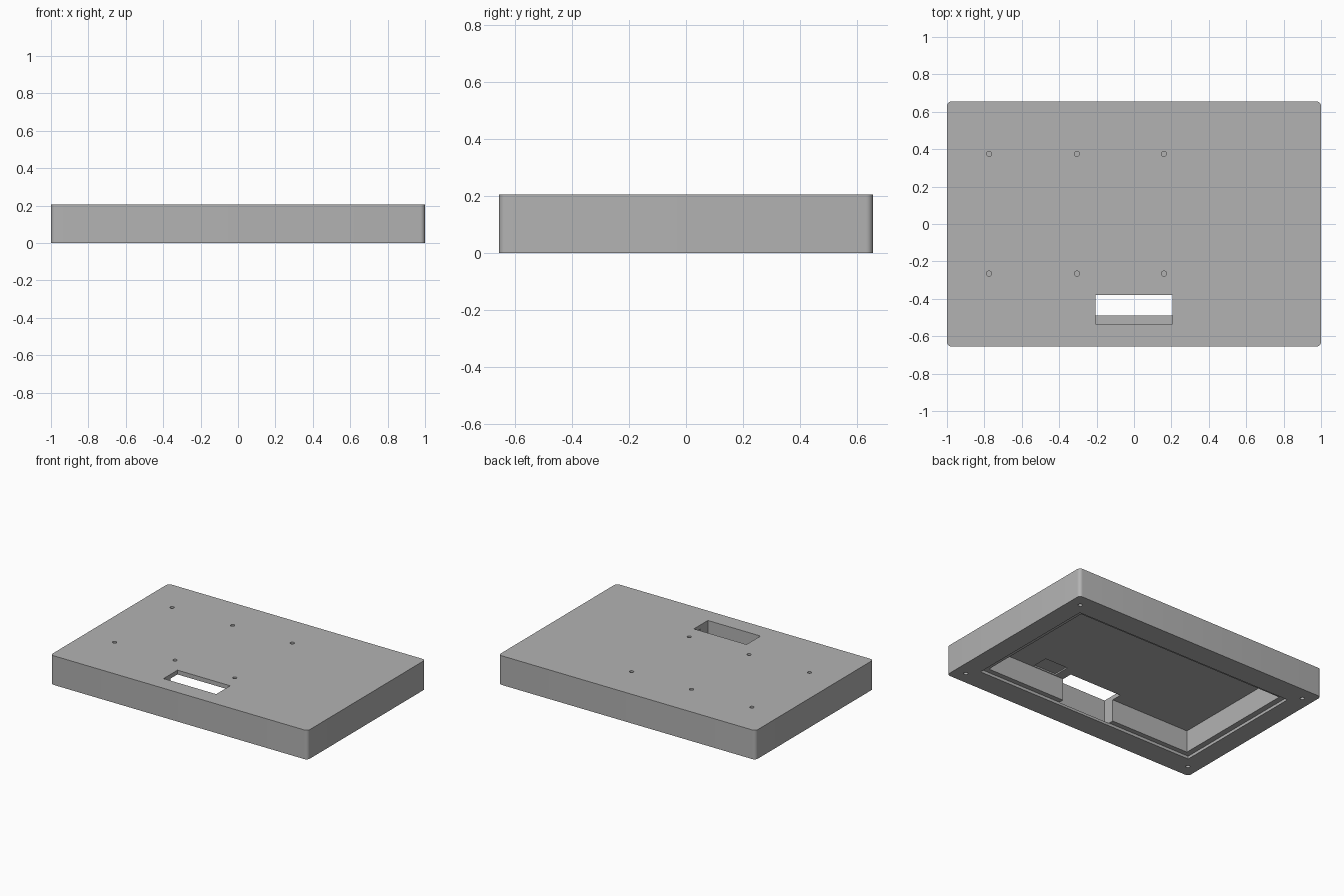
import bpy
import bmesh
from mathutils import Matrix

HEIGHT = 0.205

old = bpy.data.objects.get("Cube")
if old:
    bpy.data.objects.remove(old, do_unlink=True)

# Single grey material
grey = bpy.data.materials.new("plain grey")
grey.use_nodes = True
colour = (0.45, 0.45, 0.45, 1)
grey.diffuse_color = colour
grey.node_tree.nodes["Principled BSDF"].inputs["Base Color"].default_value = colour


def to_object(bm, name):
    bmesh.ops.recalc_face_normals(bm, faces=bm.faces)
    mesh = bpy.data.meshes.new(name)
    bm.to_mesh(mesh)
    bm.free()
    mesh.materials.append(grey)
    obj = bpy.data.objects.new(name, mesh)
    bpy.context.scene.collection.objects.link(obj)
    return obj


def box(name, x, y, z, corner=0):
    bm = bmesh.new()
    bmesh.ops.create_cube(bm, size=1)
    for v in bm.verts:
        v.co = [r[0] if c < 0 else r[1] for c, r in zip(v.co, (x, y, z))]
    if corner:
        upright = [e for e in bm.edges
                   if abs(e.verts[0].co.z - e.verts[1].co.z) > 0.01]
        bmesh.ops.bevel(bm, geom=upright, offset=corner, segments=6,
                        profile=0.5, affect='EDGES')
    return to_object(bm, name)


def drill(name, x, y, z, depth):
    bm = bmesh.new()
    bmesh.ops.create_cone(bm, cap_ends=True, segments=20, radius1=0.014,
                          radius2=0.014, depth=depth,
                          matrix=Matrix.Translation((x, y, z)))
    return to_object(bm, name)


def cut(target, cutter):
    mod = target.modifiers.new("cut", 'BOOLEAN')
    mod.operation = 'DIFFERENCE'
    mod.solver = 'EXACT'
    mod.object = cutter
    bpy.context.view_layer.update()
    graph = bpy.context.evaluated_depsgraph_get()
    result = bpy.data.meshes.new_from_object(target.evaluated_get(graph))
    target.modifiers.clear()
    target.data = result
    bpy.data.objects.remove(cutter, do_unlink=True)


# Outer shell with rounded upright corners
shell = box("enclosure_shell", (-1, 1), (-0.655, 0.655), (0, HEIGHT), 0.025)

# Hollow underside: deep cavity, then a shallow ledge for a cover
cut(shell, box("cavity", (-0.82, 0.82), (-0.455, 0.455), (-0.1, 0.175)))
cut(shell, box("cover_ledge", (-0.86, 0.86), (-0.49, 0.49), (-0.1, 0.02)))

# Slot through the top that notches the front cavity wall
cut(shell, box("slot", (-0.205, 0.205), (-0.535, -0.38), (0.018, 0.3)))

# Shallow pocket in the cavity ceiling beside the slot
cut(shell, box("pocket", (0.275, 0.455), (-0.45, -0.33), (0.1, 0.185)))

# Blind holes in the top
for x in (-0.775, -0.305, 0.16):
    for y in (-0.265, 0.375):
        cut(shell, drill("top_hole", x, y, HEIGHT, 0.04))

# Blind screw holes in the corners of the bottom rim
for x in (-0.92, 0.92):
    for y in (-0.565, 0.565):
        cut(shell, drill("rim_hole", x, y, 0, 0.16))

# Smooth the rounded corners and holes, keep edges sharp
shell.name = "enclosure_shell"
bpy.ops.object.select_all(action='DESELECT')
shell.select_set(True)
bpy.context.view_layer.objects.active = shell
bpy.ops.object.shade_smooth_by_angle()
